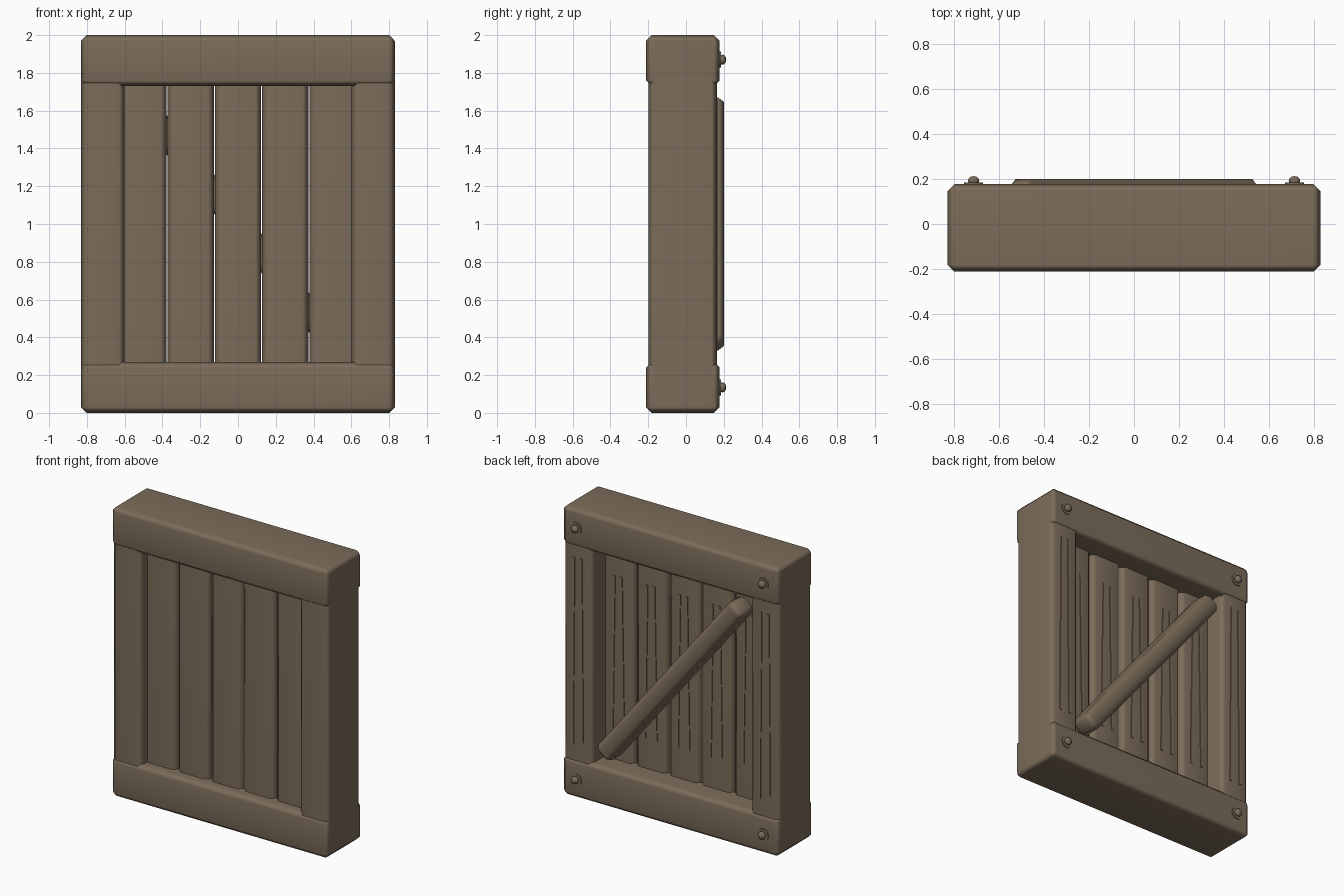
import bpy
import math
from mathutils import Vector

cube = bpy.data.objects.get("Cube")
if cube:
    bpy.data.objects.remove(cube, do_unlink=True)

wood = bpy.data.materials.new("weathered_brown_wood")
wood.use_nodes = True
colour = (0.2, 0.15, 0.102, 1)
wood.diffuse_color = colour
wood.node_tree.nodes["Principled BSDF"].inputs["Base Color"].default_value = colour

CHAMFER = 0.03


def finish(obj, name):
    obj.name = name
    obj.data.materials.append(wood)
    return obj


def box(name, low, high, tilt=0, chamfer=0):
    """Box between two corners, turned about y, with optional chamfered edges."""
    low, high = Vector(low), Vector(high)
    bpy.ops.mesh.primitive_cube_add(size=1, location=(low + high) / 2)
    obj = finish(bpy.context.object, name)
    obj.scale = high - low
    bpy.ops.object.transform_apply(location=False, rotation=False, scale=True)
    obj.rotation_euler.y = tilt
    if chamfer:
        bevel = obj.modifiers.new("chamfer", 'BEVEL')
        bevel.width = chamfer
        bevel.segments = 1
        bpy.ops.object.shade_smooth()
        obj.modifiers.new("soft_edges", 'WEIGHTED_NORMAL')
    return obj


def grain(name, x, y, bottom, top, tilt):
    """Thin raised strip of wood grain on a back face."""
    box(name, (x - 0.009, y - 0.004, bottom), (x + 0.009, y + 0.005, top), tilt)


# Frame rails along the bottom and top
for name, z in (("bottom_rail", 0), ("top_rail", 1.73)):
    box(name, (-0.83, -0.212, z), (0.83, 0.178, z + 0.27), chamfer=CHAMFER)

# Frame stiles with grain on their backs
for side, sign in (("left", 1), ("right", -1)):
    x = sign * 0.715
    box(side + "_stile", (x - 0.115, -0.198, 0.001), (x + 0.115, 0.163, 1.999),
        chamfer=CHAMFER)
    for i, offset in enumerate((-0.033, 0.033)):
        grain(f"{side}_stile_grain_{i + 1}", x + offset, 0.163,
              0.37, 1.66, 0.008 * (-1) ** i)

# Five slats with narrow gaps, grain on the back
for i in range(5):
    x = (i - 2) * 0.25
    box(f"slat_{i + 1}", (x - 0.122, -0.14, 0.2), (x + 0.122, 0.03, 1.8),
        chamfer=CHAMFER)
    for j, offset in enumerate((-0.035, 0.035)):
        grain(f"slat_{i + 1}_grain_{j + 1}", x + offset, 0.03,
              0.48, 1.54, 0.015 * (-1) ** j)

# Diagonal brace across the back
box("diagonal_brace", (-0.83, 0.03, 0.935), (0.83, 0.2, 1.065),
    tilt=math.radians(51.3), chamfer=CHAMFER)

# Bolts with washers on the back corners
for x in (-0.715, 0.715):
    for z in (0.135, 1.87):
        bpy.ops.mesh.primitive_cylinder_add(
            vertices=12, radius=0.042, depth=0.008, location=(x, 0.18, z),
            rotation=(math.pi / 2, 0, 0))
        finish(bpy.context.object, "bolt_washer")
        bpy.ops.mesh.primitive_uv_sphere_add(
            segments=10, ring_count=6, radius=0.027, location=(x, 0.193, z),
            rotation=(math.pi / 2, 0, 0))
        bolt = finish(bpy.context.object, "bolt_head")
        bolt.scale.z = 0.75
        bpy.ops.object.shade_smooth()
